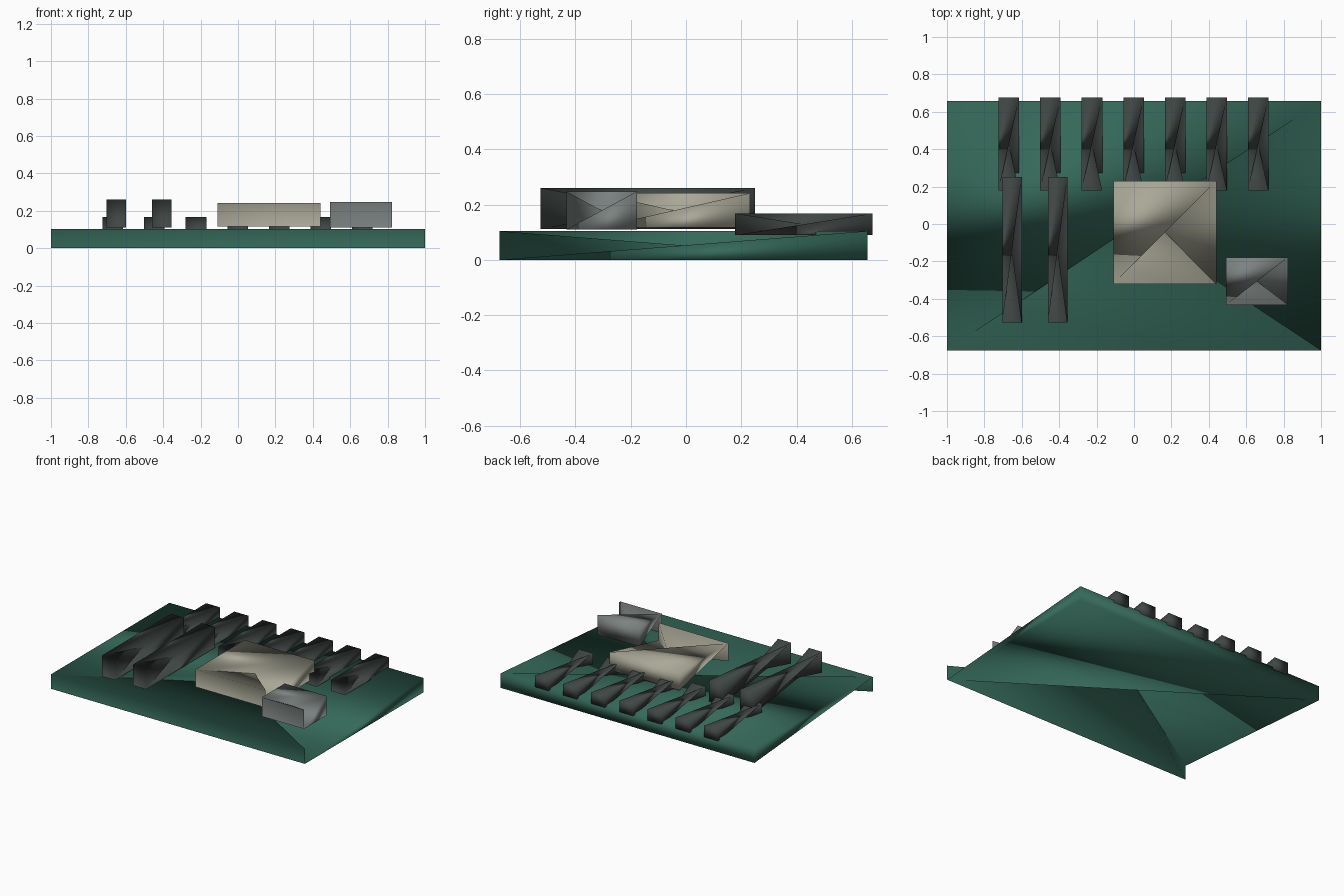
import bpy
import bmesh

if "Cube" in bpy.data.objects:
    bpy.data.objects.remove(bpy.data.objects["Cube"])


def material(name, rgb):
    m = bpy.data.materials.new(name)
    m.diffuse_color = (*rgb, 1)
    m.use_nodes = True
    m.node_tree.nodes["Principled BSDF"].inputs["Base Color"].default_value = m.diffuse_color
    return m


GREEN = material("board_green", (0.035, 0.14, 0.10))
DARK = material("dark_plastic", (0.05, 0.062, 0.057))
BEIGE = material("beige_metal", (0.40, 0.39, 0.31))
GREY = material("grey_metal", (0.20, 0.225, 0.22))

# Low-poly block: intact front and back ends, with the side faces
# running crosswise between them, as the angled views show
TRIS = [(0, 1, 2), (2, 3, 0), (4, 5, 6), (6, 7, 4),   # back and front ends
        (1, 5, 6), (6, 2, 1), (4, 0, 3), (3, 7, 4),   # left and right
        (4, 5, 1), (1, 0, 4), (3, 2, 6), (6, 7, 3)]   # base and top


def block(name, xs, ys, zs, mat):
    (l, r), (f, b), (lo, hi) = xs, ys, zs
    bm = bmesh.new()
    back = [(r, b, lo), (l, b, lo), (l, b, hi), (r, b, hi)]
    front = [(r, f, lo), (r, f, hi), (l, f, hi), (l, f, lo)]
    v = [bm.verts.new(p) for p in back + front]
    for t in TRIS:
        bm.faces.new([v[i] for i in t]).smooth = True
    me = bpy.data.meshes.new(name)
    bm.to_mesh(me)
    bm.free()
    me.materials.append(mat)
    ob = bpy.data.objects.new(name, me)
    bpy.context.collection.objects.link(ob)
    return ob


# Circuit board
block("circuit_board", (-1, 1), (-0.675, 0.657), (0, 0.104), GREEN)

# Row of expansion slots along the back edge
for i in range(7):
    x = -0.669 + i * 0.2222
    block(f"expansion_slot_{i + 1}", (x - 0.055, x + 0.055),
          (0.178, 0.675), (0.089, 0.168), DARK)

# Two memory modules
for i, x in enumerate((-0.652, -0.408)):
    block(f"memory_module_{i + 1}", (x - 0.052, x + 0.052),
          (-0.527, 0.25), (0.112, 0.26), DARK)

# Processor and small heat sink
block("processor", (-0.11, 0.44), (-0.32, 0.231), (0.116, 0.241), BEIGE)
block("heat_sink", (0.492, 0.824), (-0.433, -0.178), (0.11, 0.247), GREY)
